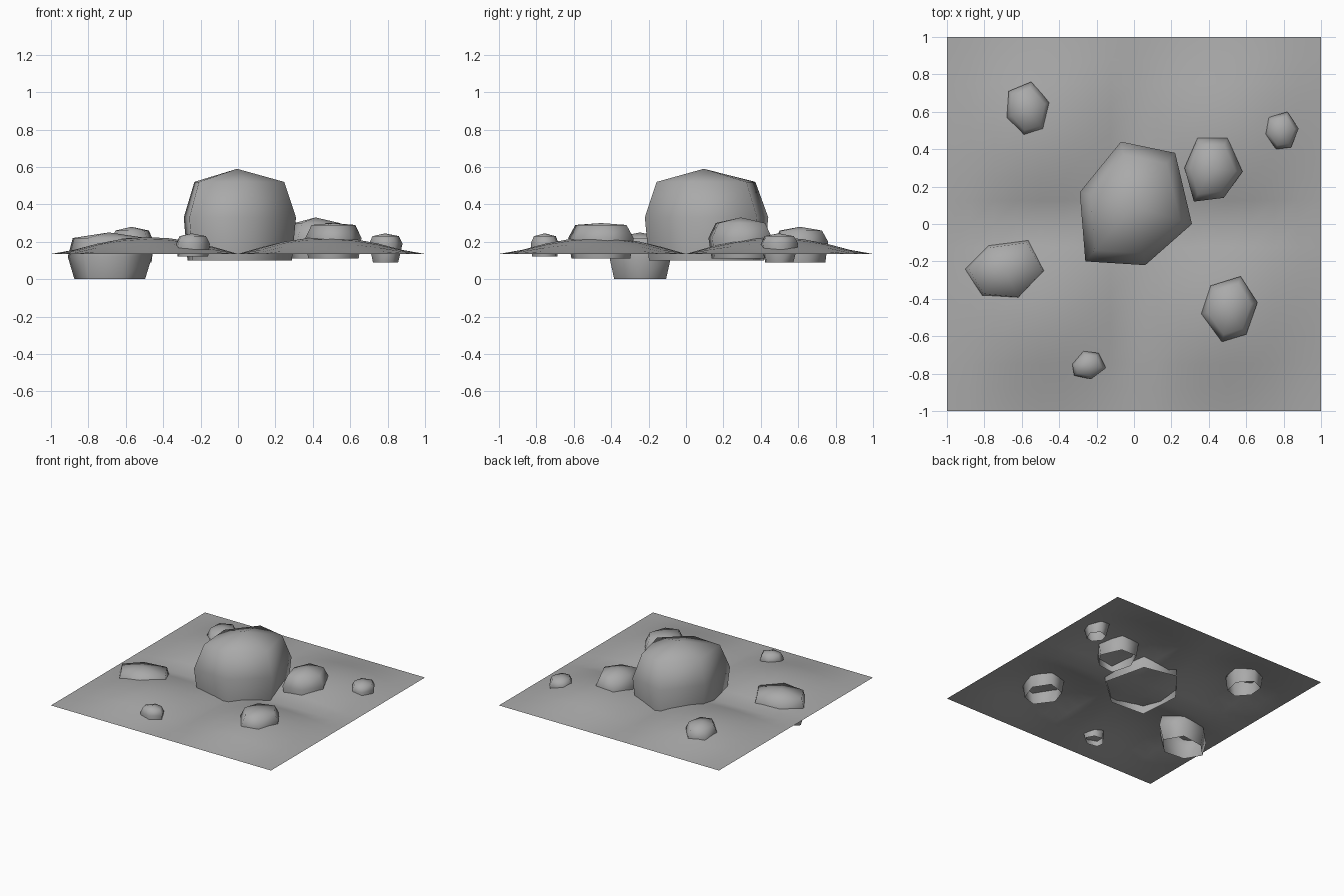
import bpy, bmesh, math

if "Cube" in bpy.data.objects:
    bpy.data.objects.remove(bpy.data.objects["Cube"])

stone = bpy.data.materials.new("grey_stone")
stone.diffuse_color = (0.4, 0.4, 0.4, 1)
stone.use_nodes = True
stone.node_tree.nodes["Principled BSDF"].inputs["Base Color"].default_value = stone.diffuse_color


def finish(bm, name):
    mesh = bpy.data.meshes.new(name)
    bm.to_mesh(mesh)
    bm.free()
    mesh.materials.append(stone)
    ob = bpy.data.objects.new(name, mesh)
    bpy.context.collection.objects.link(ob)
    for p in mesh.polygons:
        p.use_smooth = True
    return ob


def swell(t):
    # Two soft swells per axis, flat at the centre line and the rim
    return abs(math.sin(math.pi * min(abs(t) / 0.95, 1.0)))


def rock(name, outline, bottom, middle, shoulder, top, base=0.9, cap=0.78):
    # Faceted boulder, open underneath: base ring, wide waist, shoulder, peak
    n = len(outline)
    cx = sum(p[0] for p in outline) / n
    cy = sum(p[1] for p in outline) / n
    if sum(outline[i - 1][0] * outline[i][1] - outline[i][0] * outline[i - 1][1]
           for i in range(n)) < 0:
        outline = outline[::-1]
    bm = bmesh.new()
    rings = []
    for z, s in ((bottom, base), (middle, 1.0), (shoulder, cap)):
        rings.append([bm.verts.new((cx + (x - cx) * s, cy + (y - cy) * s, z))
                      for x, y in outline])
    peak = bm.verts.new((cx, cy, top))
    for i in range(n):
        j = (i + 1) % n
        for lo, hi in zip(rings, rings[1:]):
            bm.faces.new((lo[i], lo[j], hi[j], hi[i]))
        bm.faces.new((rings[2][i], rings[2][j], peak))
    return finish(bm, name)


# Rolling ground sheet
bm = bmesh.new()
bmesh.ops.create_grid(bm, x_segments=16, y_segments=16, size=1.0)
for v in bm.verts:
    v.co.z = 0.135 + 0.09 * swell(v.co.x) * swell(v.co.y)
finish(bm, "ground")

# Large central boulder
rock("large_boulder", [(-.07, .44), (.22, .38), (.31, 0), (.06, -.22), (-.26, -.2), (-.29, .17)],
     0.10, 0.33, 0.52, 0.59, 0.93, 0.8)

# Smaller boulders scattered around it
rock("back_right_boulder", [(.34, .46), (.5, .46), (.58, .28), (.48, .14), (.32, .12), (.27, .3)],
     0.11, 0.22, 0.30, 0.33)
rock("front_right_boulder", [(.57, -.28), (.66, -.42), (.6, -.59), (.47, -.63), (.36, -.48), (.41, -.33)],
     0.11, 0.22, 0.29, 0.30)
rock("left_boulder", [(-.78, -.11), (-.56, -.08), (-.46, -.25), (-.61, -.41), (-.82, -.39), (-.91, -.24)],
     0.0, 0.12, 0.22, 0.25, 0.84, 0.88)
rock("back_left_boulder", [(-.67, .71), (-.55, .76), (-.45, .65), (-.48, .5), (-.59, .47), (-.68, .57)],
     0.09, 0.20, 0.26, 0.28)
rock("small_right_stone", [(.72, .57), (.82, .6), (.88, .51), (.84, .41), (.76, .4), (.7, .48)],
     0.09, 0.19, 0.23, 0.245, 0.75)
rock("small_front_stone", [(-.27, -.68), (-.19, -.69), (-.15, -.77), (-.23, -.83), (-.32, -.81), (-.33, -.75)],
     0.12, 0.19, 0.23, 0.245)
